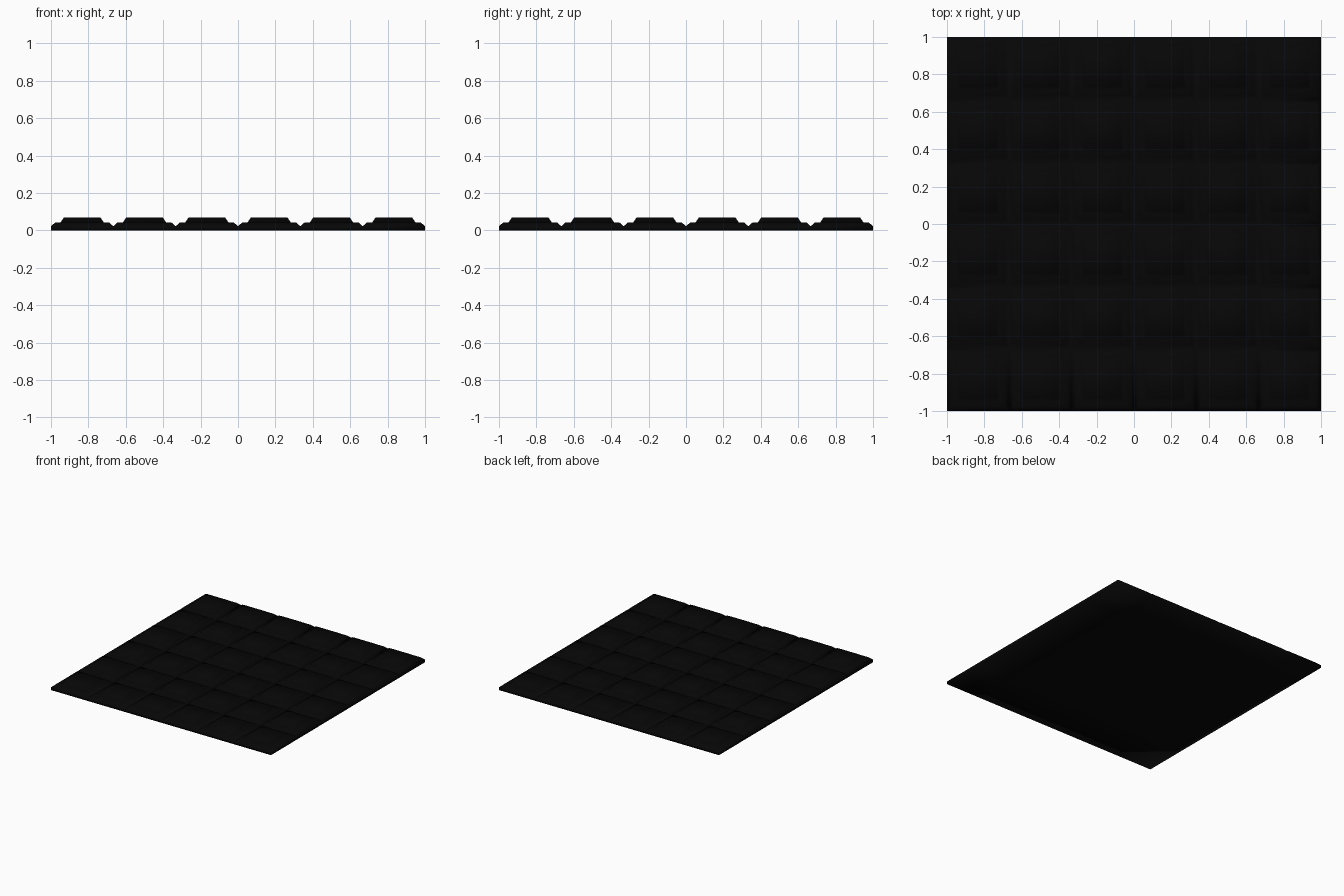
import bpy, bmesh

if "Cube" in bpy.data.objects:
    bpy.data.objects.remove(bpy.data.objects["Cube"])

N = 6                 # tiles per side
PITCH = 2 / N
# stepped tile profile: (half width, height)
PROFILE = [(PITCH / 2, 0.0), (PITCH / 2, 0.022), (0.143, 0.043),
           (0.115, 0.043), (0.097, 0.07)]

black = bpy.data.materials.new("black_rubber")
black.diffuse_color = (0.002, 0.002, 0.002, 1)
black.use_nodes = True
black.node_tree.nodes["Principled BSDF"].inputs["Base Color"].default_value = black.diffuse_color


def add_tile(bm, cx, cy, i, j):
    rings = []
    for h, z in PROFILE:
        rings.append([bm.verts.new((cx + sx * h, cy + sy * h, z))
                      for sx, sy in ((-1, -1), (1, -1), (1, 1), (-1, 1))])
    # skirt only where the tile touches the outer border
    border = (j == 0, i == N - 1, j == N - 1, i == 0)
    for level, (a, b) in enumerate(zip(rings, rings[1:])):
        for k in range(4):
            if level or border[k]:
                n = (k + 1) % 4
                bm.faces.new((a[k], a[n], b[n], b[k]))
    bm.faces.new(rings[-1])
    bm.faces.new(rings[0][::-1])   # flat underside


# tiled mat, a solid slab with stepped tiles on top
bm = bmesh.new()
for i in range(N):
    for j in range(N):
        add_tile(bm, -1 + PITCH * (i + 0.5), -1 + PITCH * (j + 0.5), i, j)
bmesh.ops.remove_doubles(bm, verts=bm.verts, dist=1e-4)
for f in bm.faces:
    f.smooth = True
mesh = bpy.data.meshes.new("tiled_mat")
bm.to_mesh(mesh)
bm.free()
mesh.materials.append(black)
bpy.context.collection.objects.link(bpy.data.objects.new("tiled_mat", mesh))
